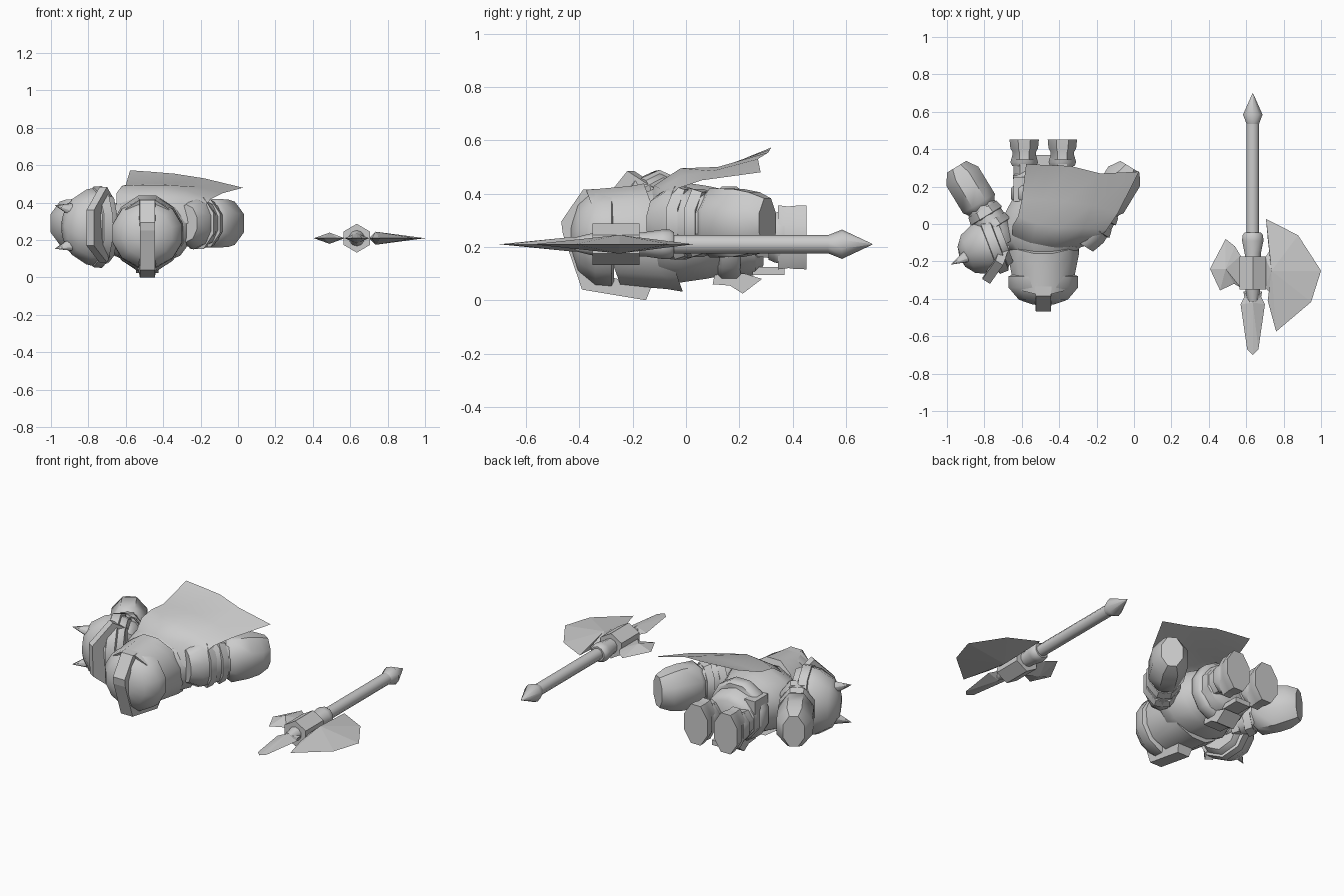
import bpy, bmesh, math
from mathutils import Vector

if "Cube" in bpy.data.objects:
    bpy.data.objects.remove(bpy.data.objects["Cube"])

CX = -0.485  # body centre line


def finish(name, bm, smooth=False):
    bmesh.ops.recalc_face_normals(bm, faces=bm.faces[:])
    me = bpy.data.meshes.new(name)
    bm.to_mesh(me)
    bm.free()
    ob = bpy.data.objects.new(name, me)
    bpy.context.collection.objects.link(ob)
    if smooth:
        bpy.ops.object.select_all(action='DESELECT')
        ob.select_set(True)
        bpy.context.view_layer.objects.active = ob
        bpy.ops.object.shade_smooth_by_angle(angle=math.radians(47))
    return ob


def tube(name, start, axis, rings, n=10, slant=0.0):
    """Loft of rings (distance, width radius, height radius) along a direction."""
    s, a, up = Vector(start), Vector(axis).normalized(), Vector((0, 0, 1))
    u = up.cross(a).normalized()
    v = a.cross(u)
    bm = bmesh.new()
    loops = []
    for t, ru, rv in rings:
        loop = []
        for i in range(n):
            w = 2 * math.pi * (i + 0.5) / n
            sh = slant * math.sin(w) * rv
            loop.append(bm.verts.new(s + a * (t + sh) + u * math.cos(w) * ru + v * math.sin(w) * rv))
        loops.append(loop)
    for p, q in zip(loops, loops[1:]):
        for i in range(n):
            bm.faces.new((p[i], p[(i + 1) % n], q[(i + 1) % n], q[i]))
    bm.faces.new(loops[0])
    bm.faces.new(loops[-1])
    return finish(name, bm, True)


def box(name, lo, hi):
    bm = bmesh.new()
    bmesh.ops.create_cube(bm, size=1)
    for v in bm.verts:
        v.co = Vector([(l + h) / 2 + c * (h - l) for l, h, c in zip(lo, hi, v.co)])
    return finish(name, bm)


def blade(name, outline, apex, h, z):
    """Sharp rimmed plate that swells to a ridge point on both faces."""
    bm = bmesh.new()
    rim = [bm.verts.new((x, y, z)) for x, y in outline]
    for sgn in (1, -1):
        c = bm.verts.new((apex[0], apex[1], z + sgn * h))
        for i in range(len(rim)):
            bm.faces.new((rim[i], rim[(i + 1) % len(rim)], c))
    return finish(name, bm)


def prism(name, pts, offset):
    bm = bmesh.new()
    a = [bm.verts.new(p) for p in pts]
    b = [bm.verts.new(Vector(p) + Vector(offset)) for p in pts]
    bm.faces.new(a)
    bm.faces.new(b)
    for i in range(len(a)):
        j = (i + 1) % len(a)
        bm.faces.new((a[i], a[j], b[j], b[i]))
    return finish(name, bm)


# Axe
AX, AZ = 0.635, 0.21
tube("axe_shaft", (AX, -.19, AZ), (0, 1, 0), [(0, .035, .035), (.74, .035, .035)], 10)
tube("axe_pommel", (AX, .53, AZ), (0, 1, 0), [(0, .033, .033), (.055, .055, .055), (.17, .001, .001)], 10)
tube("axe_collar", (AX, -.19, AZ), (0, 1, 0), [(0, .045, .045), (.03, .045, .045), (.1, .06, .055), (.13, .058, .055), (.145, .045, .045)], 10)
prism("axe_socket", [(AX + dx, -.35, AZ + dz) for dx, dz in
                     ((-.072, -.035), (0, -.077), (.072, -.035), (.072, .035), (0, .077), (-.072, .035))], (0, .175, 0))
tube("axe_spike_core", (AX, -.35, AZ), (0, -1, 0), [(0, .042, .042), (.17, .001, .001)], 10)
half = [(.05, -.36), (.045, -.39), (.065, -.43), (.03, -.67)]
blade("axe_top_spike", [(AX + x, y) for x, y in half] + [(AX, -.70)] + [(AX - x, y) for x, y in half[::-1]],
      (AX, -.42), .028, AZ)
blade("axe_main_blade", [(.706, .027), (.877, -.06), (1.0, -.25), (.947, -.417), (.76, -.575), (.715, -.41),
                         (.74, -.38), (.70, -.34), (.70, -.18), (.735, -.13), (.715, -.08)], (.735, -.25), .035, AZ)
blade("axe_rear_blade", [(.57, -.17), (.54, -.12), (.49, -.08), (.406, -.24), (.46, -.355), (.535, -.32), (.57, -.34)],
      (.49, -.24), .03, AZ)

# Helmet, widened at the jaw, with a dome and a crest
HZ = .235
tube("helmet_jaw", (CX, -.11, HZ), (0, -1, 0), [(-.025, .185, .21), (.03, .198, .2), (.2, .163, .185)], 12, slant=.36)
tube("helmet_dome", (CX, -.28, HZ), (0, -1, 0),
     [(-.01, .17, .17), (0, .193, .188), (.06, .192, .183), (.125, .135, .13), (.15, .06, .06), (.155, .001, .001)], 12)
crest = [(-.26, .41), (-.27, .42), (-.386, .415), (-.468, .295), (-.462, .25), (-.39, .04), (-.15, 0),
         (-.13, .05), (-.34, .1), (-.40, .25), (-.35, .36), (-.27, .38)]
ob = prism("helmet_crest", [(CX - .05, y, z) for y, z in crest], (.1, 0, 0))
for v in ob.data.vertices:  # narrow the outer edge of the crest
    if math.hypot(v.co.y + .2, v.co.z - HZ) > .2:
        v.co.x = CX + (v.co.x - CX) * .8

# Torso, belt and front flap
tube("torso", (CX, -.16, .255), (0, 1, 0),
     [(0, .17, .15), (.06, .23, .18), (.14, .25, .195), (.24, .20, .18), (.31, .16, .165)], 12)
tube("belt", (CX, .12, .25), (0, 1, 0), [(0, .165, .17), (.015, .18, .183), (.07, .18, .183), (.085, .165, .17)], 12)
tube("hips", (CX, .18, .24), (0, 1, 0), [(0, .165, .16), (.08, .17, .145), (.11, .13, .11)], 10)
prism("front_cloth", [(CX - .06, y, z) for y, z in
                      ((.10, .06), (.165, .055), (.213, .025), (.285, .08), (.22, .10), (.11, .11))], (.12, 0, 0))
box("front_plate", (CX - .05, .25, .095), (CX + .05, .37, .125))
box("hip_pouch", (-.645, .12, .22), (-.575, .25, .37))

# Legs and arms on both sides of the body
for side, s in (("left", -1), ("right", 1)):
    lx = CX + s * .102
    tube(side + "_leg", (lx, .2, .24), (0, 1, 0),
         [(0, .06, .08), (.09, .062, .085), (.19, .06, .1)], 8)
    tube(side + "_knee_cuff", (lx, .31, .235), (0, 1, 0), [(0, .07, .09), (.02, .08, .1), (.06, .068, .11)], 8)
    tube(side + "_boot", (lx, .345, .236), (0, 1, 0), [(0, .066, .13), (.04, .068, .125), (.06, .08, .128), (.107, .085, .13)], 8)

    start, d = (CX + s * .235, -.07, .29), (s * .52, .855, 0)
    tube(side + "_arm", start, d, [(-.05, .07, .1), (.02, .095, .14), (.1, .095, .13), (.25, .08, .105)], 10)
    for k, t in enumerate((.05, .125)):
        tube(side + "_arm_plate_%d" % (k + 1), start, d,
             [(t, .08, .11), (t + .008, .112 - k * .006, .148 - k * .01), (t + .05, .1 - k * .005, .135 - k * .01)], 8)
    tube(side + "_gauntlet", start, d,
         [(.18, .085, .11), (.21, .108, .14), (.31, .108, .138), (.38, .108, .125), (.44, .065, .1)], 8)

# Spiked shoulder guard on the left
PA = Vector((-.93, -.36, 0))
PS = (-.69, -.085, .27)
tube("shoulder_guard", PS, PA,
     [(0, .13, .19), (.06, .16, .215), (.13, .15, .2), (.21, .115, .15), (.25, .06, .08), (.26, .001, .001)], 10)
tube("shoulder_guard_rim", PS, PA,
     [(.03, .13, .18), (.04, .168, .219), (.09, .168, .215), (.10, .14, .19)], 10)
prism("shoulder_neck_plate", [(-.665, -.12, .16), (-.70, -.22, .08), (-.77, -.31, .17), (-.77, -.32, .36),
                              (-.70, -.22, .485), (-.665, -.12, .42)], (-.04, .025, 0))
for i, s in enumerate((1, -1)):
    tube("shoulder_spike_%d" % (i + 1), (-.83, -.14, .27 + s * .08), (-.145, -.075, s * .035),
         [(0, .06, .06), (.17, .001, .001)], 8)

# Wind-blown cape draped over the far shoulder
rows = [[(-.65, -.07, .38), (-.55, -.135, .36), (-.42, -.15, .34), (-.3, -.13, .30), (-.2, -.095, .26)],
        [(-.65, -.01, .45), (-.55, -.1, .43), (-.42, -.12, .43), (-.3, -.1, .42), (-.18, -.07, .38)],
        [(-.62, .04, .49), (-.52, 0, .495), (-.40, -.02, .495), (-.27, -.02, .465), (-.145, -.03, .42)],
        [(-.6, .13, .495), (-.49, .13, .5), (-.37, .12, .5), (-.22, .1, .485), (-.085, .06, .45)],
        [(-.577, .32, .573), (-.46, .315, .565), (-.34, .31, .555), (-.18, .27, .53), (.027, .28, .48)]]
bm = bmesh.new()
vs = [[bm.verts.new(p) for p in r] for r in rows]
for a, b in zip(vs, vs[1:]):
    for i in range(4):
        bm.faces.new((a[i], a[i + 1], b[i + 1], b[i]))
finish("cape", bm, True)
